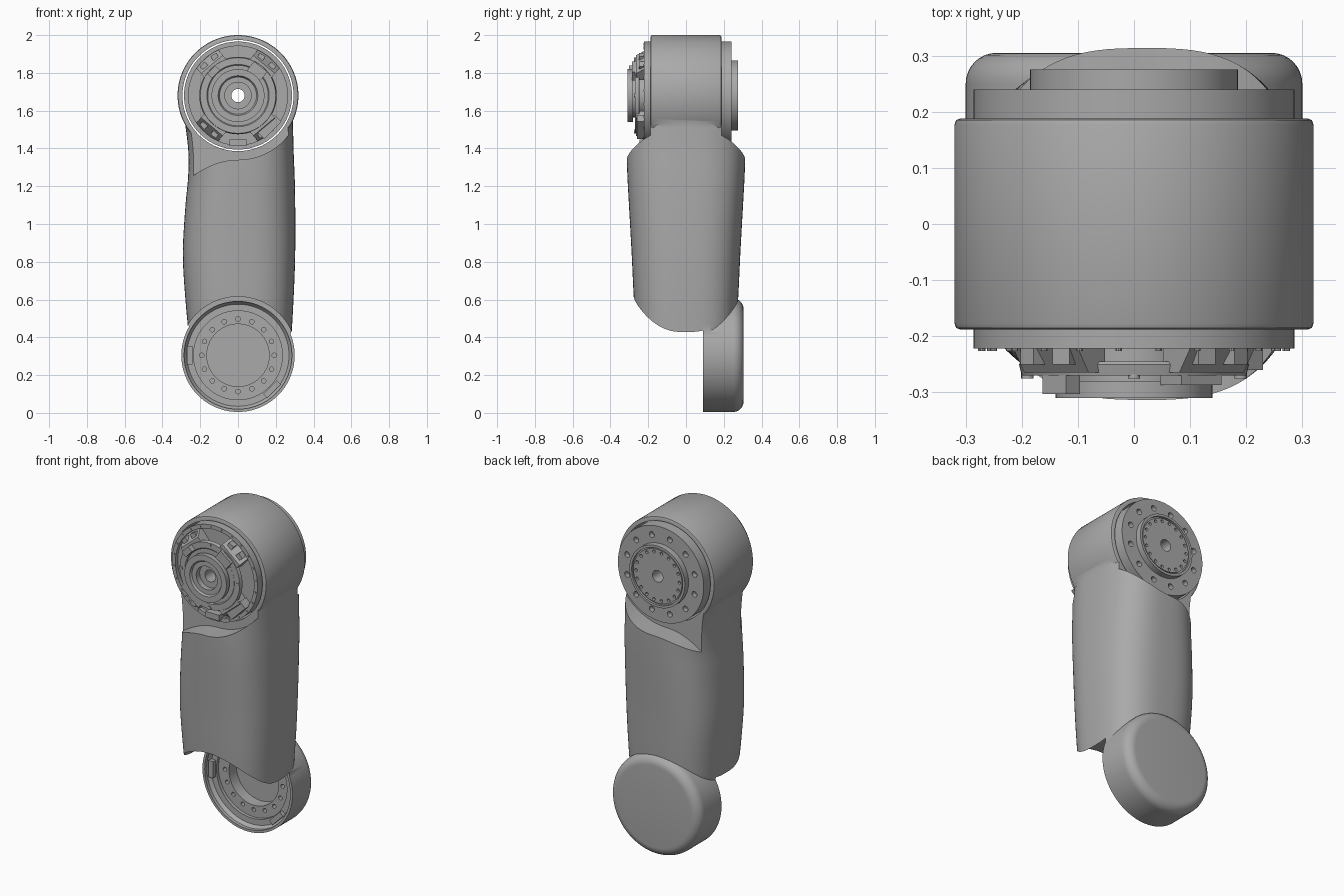
import bpy, bmesh
from math import sin, cos, pi, radians, copysign
from mathutils import Matrix, Vector

cube = bpy.data.objects.get("Cube")
if cube:
    bpy.data.objects.remove(cube)

HEAD = 1.68     # height of the upper joint axis
FOOT = 0.305    # height of the lower joint axis

grey = bpy.data.materials.new("satin grey")
grey.use_nodes = True
COLOUR = (0.4, 0.4, 0.4, 1)
grey.diffuse_color = COLOUR
grey.node_tree.nodes["Principled BSDF"].inputs["Base Color"].default_value = COLOUR


def finish(name, bm):
    bmesh.ops.recalc_face_normals(bm, faces=bm.faces)
    mesh = bpy.data.meshes.new(name)
    bm.to_mesh(mesh)
    bm.free()
    mesh.materials.append(grey)
    ob = bpy.data.objects.new(name, mesh)
    bpy.context.collection.objects.link(ob)
    return ob


def smooth(ob, angle=30):
    bpy.ops.object.select_all(action='DESELECT')
    ob.select_set(True)
    bpy.context.view_layer.objects.active = ob
    bpy.ops.object.shade_smooth_by_angle(angle=radians(angle))


def lathe(name, profile, height, steps=96):
    """Turn a closed (radius, y) profile about a y axis at the given height."""
    bm = bmesh.new()
    vs = [bm.verts.new((r, y, height)) for r, y in profile]
    es = [bm.edges.new((vs[i - 1], vs[i])) for i in range(len(vs))]
    bmesh.ops.spin(bm, geom=vs + es, cent=(0, 0, height), axis=(0, 1, 0),
                   angle=2 * pi, steps=steps, use_merge=True)
    bmesh.ops.remove_doubles(bm, verts=bm.verts, dist=1e-5)
    bad = [e for e in bm.edges if not e.link_faces]
    bmesh.ops.delete(bm, geom=bad, context='EDGES')
    return finish(name, bm)


def prism(name, outline, y0, y1):
    """Extrude an (x, z) outline from y0 to y1."""
    bm = bmesh.new()
    face = bm.faces.new([bm.verts.new((x, y0, z)) for x, z in outline])
    new = bmesh.ops.extrude_face_region(bm, geom=[face])["geom"]
    bmesh.ops.translate(bm, vec=(0, y1 - y0, 0),
                        verts=[v for v in new if isinstance(v, bmesh.types.BMVert)])
    return finish(name, bm)


def studs(name, count, ring, radius, y0, y1, height, start=0, sides=16):
    """A circle of small cylinders lying along y."""
    bm = bmesh.new()
    for i in range(count):
        a = start + 2 * pi * i / count
        m = (Matrix.Translation((ring * cos(a), (y0 + y1) / 2, height + ring * sin(a)))
             @ Matrix.Rotation(pi / 2, 4, 'X'))
        bmesh.ops.create_cone(bm, cap_ends=True, segments=sides, radius1=radius,
                              radius2=radius, depth=abs(y1 - y0), matrix=m)
    return finish(name, bm)


def block(name, degrees, ring, size, y, taper=1.0):
    """Box on the front of the upper joint: size is radial, depth, tangential."""
    bm = bmesh.new()
    bmesh.ops.create_cube(bm, size=1)
    for v in bm.verts:
        if v.co.y < 0:
            v.co.x = -0.5 + (v.co.x + 0.5) * taper
    a = radians(degrees)
    m = (Matrix.Translation((ring * cos(a), y, HEAD + ring * sin(a)))
         @ Matrix.Rotation(-a, 4, 'Y') @ Matrix.Diagonal((*size, 1)))
    bm.transform(m)
    return finish(name, bm)


def combine(ob, other, operation):
    mod = ob.modifiers.new("combine", 'BOOLEAN')
    mod.object, mod.operation, mod.solver = other, operation, 'EXACT'
    bpy.context.view_layer.objects.active = ob
    bpy.ops.object.modifier_apply(modifier=mod.name)
    bpy.data.objects.remove(other)


# Arm shell: squarish oval sections (z, right edge, left edge, half depth)
keys = [Vector(k) for k in (
    (0.35, -0.255, 0.28, 0.26), (0.62, -0.28, 0.295, 0.277),
    (0.85, -0.292, 0.303, 0.288), (1.1, -0.278, 0.303, 0.302),
    (1.25, -0.264, 0.3, 0.31), (1.4, -0.264, 0.294, 0.315),
    (1.6, -0.29, 0.29, 0.315))]
rows = []
for i in range(len(keys) - 1):
    a, b, c, d = (keys[max(0, min(len(keys) - 1, i + k))] for k in (-1, 0, 1, 2))
    for t in (0, 0.25, 0.5, 0.75):
        rows.append(b + (c - a) * (t / 2) + (2 * a - 5 * b + 4 * c - d) * (t * t / 2)
                    + (3 * b - a - 3 * c + d) * (t ** 3 / 2))
rows.append(keys[-1])

N = 96
bm = bmesh.new()
loops = []
for z, x0, x1, depth in rows:
    ring = []
    for i in range(N):
        c, s = cos(2 * pi * i / N), sin(2 * pi * i / N)
        px, py = (copysign(abs(q) ** (2 / 2.8), q) for q in (c, s))
        ring.append(bm.verts.new(((x0 + x1) / 2 + px * (x1 - x0) / 2, py * depth, z)))
    loops.append(ring)
for lo, hi in zip(loops, loops[1:]):
    for i in range(N):
        bm.faces.new((lo[i - 1], lo[i], hi[i], hi[i - 1]))
bm.faces.new(loops[0])
bm.faces.new(loops[-1])
arm = finish("arm_shell", bm)

# Scoops in front of and behind the neck
scoop = [(0.34 * sin(a), HEAD - 0.34 * cos(a)) for a in (pi / 2 * i / 24 for i in range(25))]
scoop += [(0.5, HEAD), (0.5, 1.9), (-0.5, 1.9)]
scoop += [(x, 1.34 - 1.5 * x * x) for x in (-0.4 + 0.02 * i for i in range(20))]
for side in (-1, 1):
    combine(arm, prism("scoop", scoop, side * 0.188, side * 0.6), 'DIFFERENCE')

# Lower end clears the foot joint
combine(arm, lathe("clearance", [(0, -0.6), (0.31, -0.6), (0.31, 0.09), (0, 0.09)], FOOT),
        'DIFFERENCE')

# Head drum, joined to the arm and bored out
drum = [(0, -0.188), (0.31, -0.188), (0.317, -0.185), (0.32, -0.177),
        (0.32, 0.177), (0.317, 0.185), (0.31, 0.188), (0, 0.188)]
combine(arm, lathe("drum", drum, HEAD, 128), 'UNION')

# Foot cup with a rounded back edge
round_edge = [(0.245 + 0.055 * cos(a), 0.25 + 0.055 * sin(a))
              for a in (pi / 2 * i / 8 for i in range(9))]
combine(arm, lathe("foot", [(0, 0.09), (0.3, 0.09)] + round_edge + [(0, 0.305)], FOOT, 128),
        'UNION')
combine(arm, lathe("bore", [(0, -0.5), (0.294, -0.5), (0.294, 0.5), (0, 0.5)], HEAD, 128),
        'DIFFERENCE')
recess = [(0, 0.05), (0.285, 0.05), (0.285, 0.11), (0.27, 0.13), (0.235, 0.13),
          (0.235, 0.15), (0.165, 0.15), (0.165, 0.22), (0, 0.22)]
combine(arm, lathe("recess", recess, FOOT), 'DIFFERENCE')
combine(arm, studs("foot_holes", 16, 0.192, 0.012, 0.14, 0.18, FOOT), 'DIFFERENCE')
smooth(arm)
for i, angle in enumerate((180, -45)):
    a = radians(angle)
    tab = block("foot_tab_%d" % (i + 1), angle, 0.255, (0.03, 0.03, 0.1), 0.12)
    tab.data.transform(Matrix.Translation((0, 0, FOOT - HEAD)))

# Joint core: front collar and rear flange with bolt holes
core = lathe("joint_core", [(0.035, -0.2), (0.262, -0.2), (0.262, -0.222), (0.286, -0.222),
                            (0.286, 0.24), (0.035, 0.24)], HEAD)
combine(core, studs("flange_holes", 12, 0.232, 0.017, 0.21, 0.26, HEAD, pi / 12), 'DIFFERENCE')
smooth(core)

# Rear output disc with a ring of screws
disc = lathe("output_disc", [(0.035, 0.235), (0.035, 0.27), (0.162, 0.27), (0.162, 0.262),
                             (0.17, 0.262), (0.17, 0.275), (0.185, 0.275), (0.185, 0.235)], HEAD)
combine(disc, studs("disc_holes", 18, 0.145, 0.009, 0.255, 0.29, HEAD), 'DIFFERENCE')
smooth(disc)

# Front carrier plate, hub and fittings
carrier = lathe("carrier_plate", [(0.11, -0.245), (0.2, -0.245), (0.205, -0.25),
                                  (0.2, -0.27), (0.165, -0.27), (0.16, -0.265),
                                  (0.11, -0.265)], HEAD)
smooth(carrier)
hub = lathe("hub", [(0.035, -0.2), (0.035, -0.265), (0.07, -0.265), (0.07, -0.298),
                    (0.098, -0.298), (0.105, -0.31), (0.14, -0.31), (0.14, -0.28),
                    (0.115, -0.28), (0.115, -0.2)], HEAD)
smooth(hub)
smooth(studs("carrier_screws", 4, 0.19, 0.011, -0.26, -0.275, HEAD))
smooth(studs("collar_screws", 24, 0.274, 0.006, -0.215, -0.226, HEAD, 0.1, 10))
for i, angle in enumerate((50, 130, 230, 310)):
    block("carrier_leg_%d" % (i + 1), angle, 0.215, (0.09, 0.065, 0.15), -0.2325, 0.5)
    for side in (-1, 1):
        block("leg_foot_%d_%s" % (i + 1, "ab"[side > 0]), angle + side * 9, 0.238,
              (0.03, 0.05, 0.035), -0.225)
block("connector", 52, 0.165, (0.06, 0.03, 0.09), -0.272)
block("sensor_pad", 136, 0.18, (0.035, 0.04, 0.06), -0.283)
block("lower_latch", 270, 0.25, (0.035, 0.05, 0.09), -0.22)
block("cable_clip", 315, 0.235, (0.05, 0.06, 0.13), -0.23)
